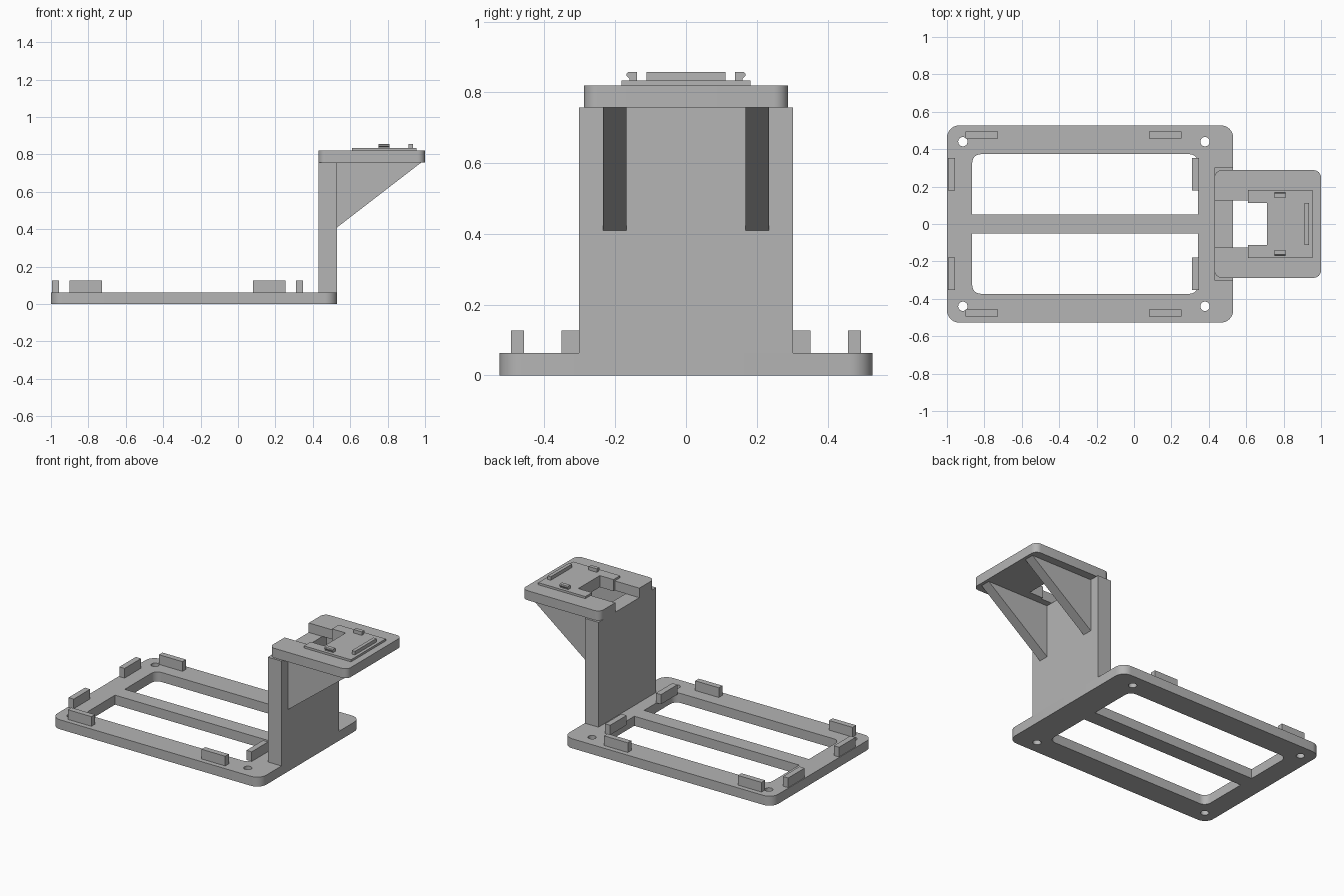
import bpy, bmesh, math
from mathutils import Vector

cube = bpy.data.objects.get("Cube")
if cube:
    bpy.data.objects.remove(cube, do_unlink=True)

grey = bpy.data.materials.new("plain_grey")
grey.use_nodes = True
grey.diffuse_color = (0.46, 0.46, 0.46, 1)
grey.node_tree.nodes["Principled BSDF"].inputs["Base Color"].default_value = grey.diffuse_color


def fillet(corners, steps=8):
    """Outline from (x, y, radius) corners; radius 0 keeps the corner sharp."""
    out = []
    for i, (x, y, r) in enumerate(corners):
        p = Vector((x, y))
        if r == 0:
            out.append(p)
            continue
        a = (Vector(corners[i - 1][:2]) - p).normalized()
        b = (Vector(corners[(i + 1) % len(corners)][:2]) - p).normalized()
        for k in range(steps + 1):
            t = math.pi / 2 * k / steps
            out.append(p + r * (a + b) - r * (b * math.cos(t) + a * math.sin(t)))
    return out


def rect(x0, x1, y0, y1, r=(0, 0, 0, 0)):
    return fillet([(x0, y0, r[0]), (x1, y0, r[1]), (x1, y1, r[2]), (x0, y1, r[3])])


def circle(x, y, r, n=24):
    return [Vector((x + r * math.cos(math.tau * k / n), y + r * math.sin(math.tau * k / n)))
            for k in range(n)]


def prism(name, loops, lo, hi, axis="z"):
    """Fill the loops (inner ones become holes) and extrude from lo to hi along the axis."""
    curve = bpy.data.curves.new(name, "CURVE")
    curve.dimensions, curve.fill_mode = "2D", "BOTH"
    curve.extrude = (hi - lo) / 2
    for loop in loops:
        spline = curve.splines.new("POLY")
        spline.points.add(len(loop) - 1)
        for pt, p in zip(spline.points, loop):
            pt.co = (p[0], p[1], 0, 1)
        spline.use_cyclic_u = True
    temp = bpy.data.objects.new(name + "_profile", curve)
    bpy.context.collection.objects.link(temp)
    bpy.context.view_layer.update()
    mesh = bpy.data.meshes.new_from_object(
        temp.evaluated_get(bpy.context.evaluated_depsgraph_get()))
    bpy.data.objects.remove(temp)
    bpy.data.curves.remove(curve)

    bm = bmesh.new()
    bm.from_mesh(mesh)
    for v in bm.verts:
        u, w, h = v.co
        h += (lo + hi) / 2
        v.co = {"z": (u, w, h), "y": (u, h, w), "x": (h, u, w)}[axis]
    bmesh.ops.remove_doubles(bm, verts=bm.verts, dist=0.0001)
    bmesh.ops.recalc_face_normals(bm, faces=bm.faces)
    for f in bm.faces:
        f.smooth = True
        f.material_index = 0
    bm.to_mesh(mesh)
    bm.free()
    mesh.set_sharp_from_angle(angle=math.radians(30))
    mesh.materials.clear()
    mesh.materials.append(grey)
    obj = bpy.data.objects.new(name, mesh)
    bpy.context.collection.objects.link(obj)
    return obj


BASE, SHELF, TOP, PAD = 0.063, 0.757, 0.82, 0.834
TIP = 0.857

# Base frame with two windows and four screw holes
base = [rect(-1, 0.53, -0.527, 0.527, (0.065,) * 4),
        rect(-0.865, 0.343, 0.051, 0.373, (0, 0, 0.045, 0.045)),
        rect(-0.865, 0.343, -0.373, -0.051, (0.045, 0.045, 0, 0))]
base += [circle(x, s * 0.44, 0.025) for x in (-0.915, 0.38) for s in (1, -1)]
prism("base_frame", base, 0, BASE)

# Upright column
prism("column", [rect(0.43, 0.53, -0.302, 0.302)], BASE, SHELF)

# Shelf with a stepped slot open towards the base
half = [(0.43, 0.126, 0), (0.61, 0.126, 0), (0.61, 0.112, 0), (0.71, 0.112, 0)]
slot = half + [(x, -y, r) for x, y, r in reversed(half)]
shelf = slot + [(0.43, -0.288, 0.04), (1, -0.288, 0.04), (1, 0.288, 0.04), (0.43, 0.288, 0.04)]
prism("shelf", [fillet(shelf)], SHELF, TOP)

# Raised pad around the end of the slot
notch = half[2:] + [(x, -y, r) for x, y, r in reversed(half[2:])]
pad = notch + [(0.61, -0.182, 0), (0.955, -0.182, 0), (0.955, 0.182, 0), (0.61, 0.182, 0)]
prism("pad", [fillet(pad)], TOP, PAD)
prism("pad_lip", [rect(0.912, 0.935, -0.112, 0.112)], PAD, TIP)

for s, side in ((1, "left"), (-1, "right")):
    # Triangular braces under the shelf
    prism("brace_" + side, [[(0.53, SHELF), (0.98, SHELF), (0.53, 0.41)]],
          *sorted((s * 0.168, s * 0.234)), axis="y")

    # Snap hooks on the pad, with the beak pointing outwards
    hook = [(0.139, PAD), (0.16, PAD), (0.16, 0.839), (0.168, 0.846),
            (0.168, 0.852), (0.164, TIP), (0.139, TIP)]
    prism("snap_hook_" + side, [[(s * y, z) for y, z in hook]], 0.75, 0.81, axis="x")

    # Retaining tabs along the sides and ends of the base
    for where, x0, x1, y0, y1 in (("side_rear", -0.9, -0.727, 0.458, 0.495),
                                  ("side_near", 0.08, 0.253, 0.458, 0.495),
                                  ("end_rear", -0.995, -0.957, 0.18, 0.352),
                                  ("end_near", 0.309, 0.347, 0.18, 0.352)):
        prism(f"tab_{where}_{side}", [rect(x0, x1, *sorted((s * y0, s * y1)))], BASE, 0.127)
